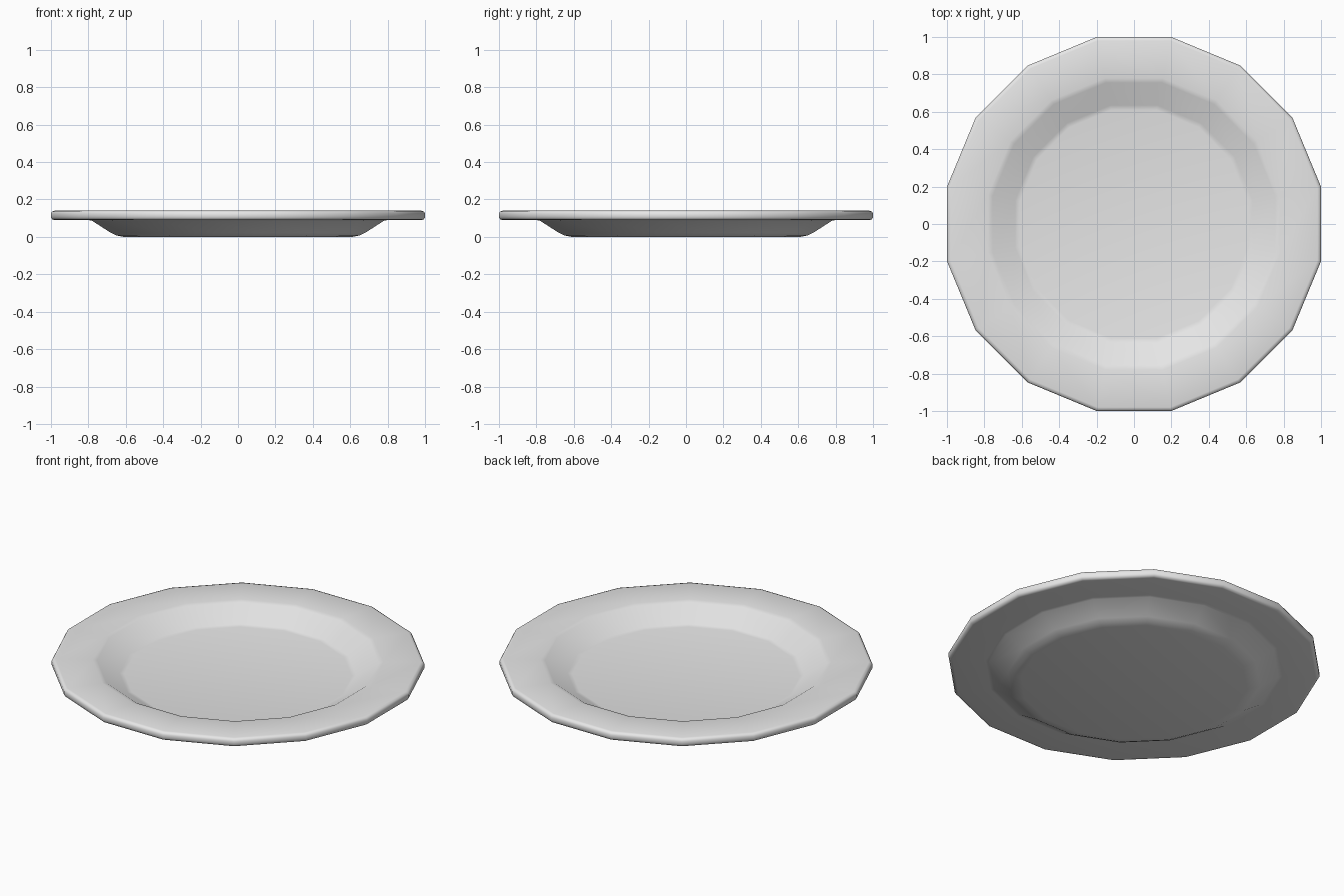
import bpy, bmesh, math

if "Cube" in bpy.data.objects:
    bpy.data.objects.remove(bpy.data.objects["Cube"])

SIDES = 16
K = 1 / math.cos(math.pi / SIDES)  # flat-to-flat radius -> corner radius

# Cross-section (flat radius, height) from floor centre, over the rim, to base centre
profile = [
    (0.61, 0.052), (0.635, 0.056), (0.755, 0.131), (0.78, 0.137),
    (0.98, 0.14), (0.994, 0.136), (1.0, 0.125), (1.0, 0.105), (0.994, 0.094), (0.98, 0.09),
    (0.80, 0.09), (0.78, 0.086), (0.68, 0.022), (0.65, 0.008), (0.61, 0.0),
]

bm = bmesh.new()
rings = []
for r, z in profile:
    ring = []
    for i in range(SIDES):
        a = 2 * math.pi * (i + 0.5) / SIDES
        ring.append(bm.verts.new((r * K * math.cos(a), r * K * math.sin(a), z)))
    rings.append(ring)

# Walls between rings
for lo, hi in zip(rings, rings[1:]):
    for i in range(SIDES):
        j = (i + 1) % SIDES
        bm.faces.new((lo[i], hi[i], hi[j], lo[j]))

# Flat floor and base
bm.faces.new(rings[0])
bm.faces.new(rings[-1][::-1])
bmesh.ops.recalc_face_normals(bm, faces=bm.faces[:])
for f in bm.faces:
    f.smooth = True

mesh = bpy.data.meshes.new("plate")
bm.to_mesh(mesh)
bm.free()
plate = bpy.data.objects.new("plate", mesh)
bpy.context.collection.objects.link(plate)

# Single pale ceramic colour
mat = bpy.data.materials.new("pale_ceramic")
mat.diffuse_color = (0.8, 0.8, 0.8, 1)
mat.use_nodes = True
mat.node_tree.nodes["Principled BSDF"].inputs["Base Color"].default_value = mat.diffuse_color
mesh.materials.append(mat)
